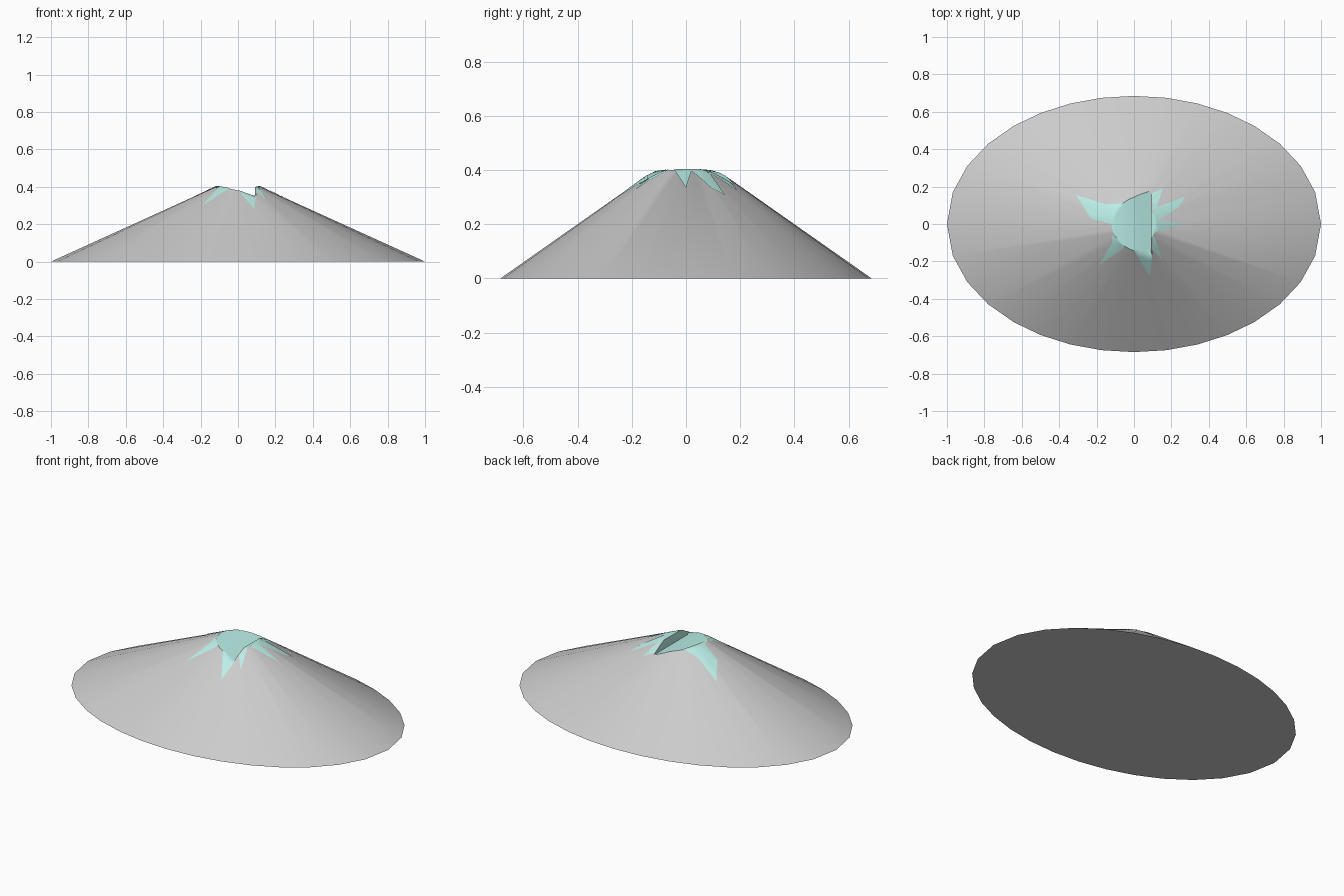
import bpy, bmesh, math
from mathutils import Vector
from mathutils.bvhtree import BVHTree

if "Cube" in bpy.data.objects:
    bpy.data.objects.remove(bpy.data.objects["Cube"])

snow = bpy.data.materials.new("snow")
snow.diffuse_color = (0.5, 0.87, 0.81, 1)
snow.use_nodes = True
snow.node_tree.nodes["Principled BSDF"].inputs["Base Color"].default_value = snow.diffuse_color
rock = bpy.data.materials.new("rock")
rock.diffuse_color = (0.8, 0.8, 0.8, 1)
rock.use_nodes = True
rock.node_tree.nodes["Principled BSDF"].inputs["Base Color"].default_value = rock.diffuse_color


def make_object(name, bm, mats):
    bmesh.ops.recalc_face_normals(bm, faces=bm.faces[:])
    me = bpy.data.meshes.new(name)
    bm.to_mesh(me)
    bm.free()
    ob = bpy.data.objects.new(name, me)
    bpy.context.collection.objects.link(ob)
    for m in mats:
        me.materials.append(m)
    return ob


# Mountain: 32-sided elliptical cone with a flat top
q = [0, 14.4, 27, 38.7, 50, 60, 70, 80]
half = q + [90] + [180 - a for a in q[:0:-1]]
angles = [math.radians(a) for a in half + [a + 180 for a in half]]
bm = bmesh.new()
rings = [[bm.verts.new((rx * math.cos(a), ry * math.sin(a), z)) for a in angles]
         for rx, ry, z in ((1, 0.685, 0), (0.12, 0.115, 0.4))]
n = len(angles)
for i in range(n):
    j = (i + 1) % n
    bm.faces.new((rings[0][i], rings[0][j], rings[1][j], rings[1][i]))
bm.faces.new(rings[0])
bm.faces.new(rings[1])
mountain = make_object("mountain", bm, [rock, snow])

# Sloping notch across the summit, running front to back
profile = [(-0.1, 0.4), (-0.05, 0.392), (0, 0.38), (0.09, 0.347), (0.09, 0.5), (-0.1, 0.5)]
bm = bmesh.new()
face = bm.faces.new([bm.verts.new((x, -0.5, z)) for x, z in profile])
ext = bmesh.ops.extrude_face_region(bm, geom=[face])
bmesh.ops.translate(bm, vec=(0, 1, 0),
                    verts=[v for v in ext["geom"] if isinstance(v, bmesh.types.BMVert)])
cutter = make_object("notch_cutter", bm, [])
cutter.hide_render = True
mod = mountain.modifiers.new("notch", 'BOOLEAN')
mod.operation = 'DIFFERENCE'
mod.solver = 'EXACT'
mod.object = cutter
bpy.context.view_layer.objects.active = mountain
mountain.select_set(True)
bpy.ops.object.modifier_apply(modifier=mod.name)
bpy.data.objects.remove(cutter)

# Snow on the summit floor and the notch wall
for p in mountain.data.polygons:
    wall = p.normal.x < -0.9 and p.center.z > 0.3
    p.material_index = 1 if p.normal.z > 0.93 or wall else 0
bpy.ops.object.shade_smooth_by_angle(angle=math.radians(25))

# Snow tongues draped down the slopes
tongues = {
    "west": [(-0.11, -0.04), (-0.12, 0.0), (-0.23, 0.03), (-0.31, 0.155), (-0.15, 0.105), (-0.06, 0.11)],
    "southwest": [(-0.12, -0.06), (-0.05, -0.1), (-0.055, -0.13), (-0.19, -0.22), (-0.115, -0.1)],
    "south": [(0.0, -0.142), (0.085, -0.28), (0.1, -0.14)],
    "southeast": [(0.1, -0.06), (0.097, -0.13), (0.15, -0.19), (0.115, -0.08)],
    "east": [(0.11, -0.045), (0.27, 0.0), (0.13, 0.02), (0.11, 0.03)],
    "northeast": [(0.11, 0.02), (0.13, 0.02), (0.24, 0.09), (0.27, 0.145), (0.12, 0.09), (0.105, 0.07)],
    "north": [(0.1, 0.07), (0.12, 0.09), (0.155, 0.19), (0.095, 0.165)],
}
bm = bmesh.new()
bm.from_mesh(mountain.data)
tree = BVHTree.FromBMesh(bm)
bm.free()
for name, outline in tongues.items():
    bm = bmesh.new()
    bm.faces.new([bm.verts.new((x, y, 0)) for x, y in outline])
    bmesh.ops.triangulate(bm, faces=bm.faces[:])
    bmesh.ops.subdivide_edges(bm, edges=bm.edges[:], cuts=7, use_grid_fill=True)
    for v in bm.verts:
        hit = tree.ray_cast(Vector((v.co.x, v.co.y, 2)), Vector((0, 0, -1)))[0]
        v.co.z = (hit.z if hit else 0) + 0.003
    ob = make_object("snow_" + name, bm, [snow])
    if sum(p.normal.z for p in ob.data.polygons) < 0:
        ob.data.flip_normals()
    for p in ob.data.polygons:
        p.use_smooth = True
